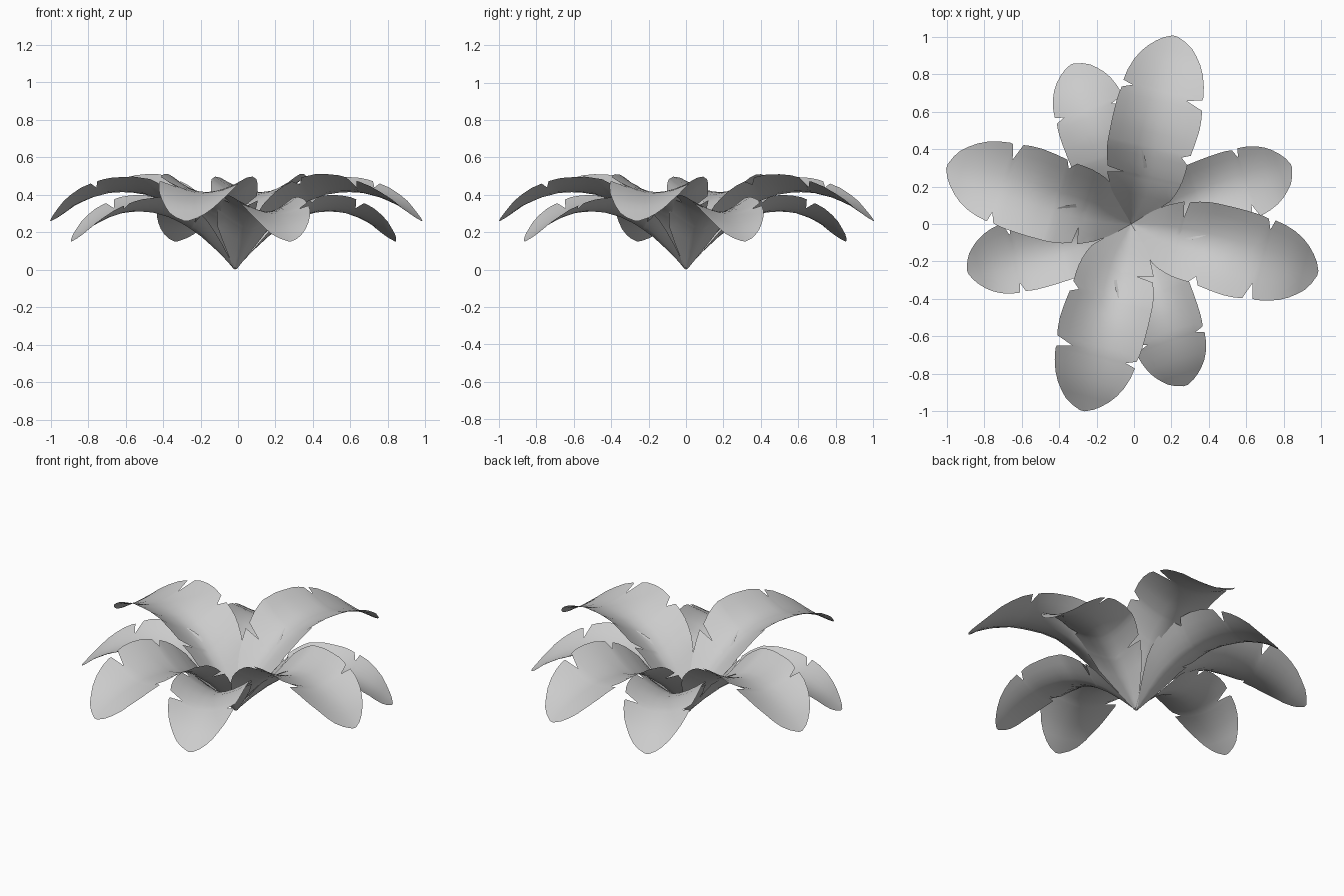
import bpy, math
from mathutils import Matrix, Vector

# Leaf outline rows: distance along the rib, left half width, right half width
ROWS = [
    (0.00, .012, .012), (0.05, .055, .06), (0.10, .10, .115), (0.16, .145, .175),
    (0.20, .165, .195), (0.245, .187, .21), (0.264, .10, .213), (0.275, .19, .217),
    (0.324, .206, .222), (0.37, .216, .224), (0.405, .22, .185), (0.425, .221, .23),
    (0.50, .223, .24), (0.57, .223, .246), (0.63, .221, .243), (0.672, .217, .236),
    (0.705, .21, .145), (0.727, .155, .225), (0.742, .21, .228), (0.80, .20, .217),
    (0.86, .18, .198), (0.91, .153, .172), (0.95, .122, .142), (0.985, .085, .11),
    (1.01, .05, .07), (1.03, .006, .02),
]
# Rib height and edge lift along the leaf
RIB = [(0, .015), (.1, .13), (.2, .23), (.3, .31), (.4, .365), (.5, .40), (.6, .415),
       (.7, .41), (.8, .385), (.9, .345), (1.0, .28), (1.03, .26)]
LIFT = [(0, .10), (.2, .14), (.4, .125), (.55, .09), (.75, .07), (.9, .06), (1.03, .04)]


def sample(table, u):
    for (a, fa), (b, fb) in zip(table, table[1:]):
        if u <= b:
            return fa + (fb - fa) * (u - a) / (b - a)
    return table[-1][1]


def leaf_mesh():
    verts, faces = [], []
    n = 4                                   # strips on each side of the rib
    cols = 2 * n + 1
    for u, left, right in ROWS:
        power = 1.0 + 0.8 * min(1, u / 0.6)  # crisp fold at base, rounder outward
        for i in range(-n, n + 1):
            v = (left if i > 0 else right) * i / n
            z = sample(RIB, u) + sample(LIFT, u) * (abs(v) / .23) ** power
            verts.append((u, v, z))
    for r in range(len(ROWS) - 1):
        for c in range(cols - 1):
            a = r * cols + c
            faces.append((a, a + cols, a + cols + 1, a + 1))
    me = bpy.data.meshes.new("leaf")
    me.from_pydata(verts, [], faces)
    for p in me.polygons:
        p.use_smooth = True
    return me


mesh = leaf_mesh()


def place(name, angle, scale, tilt, z):
    ob = bpy.data.objects.new(name, mesh)
    ob.matrix_world = (Matrix.Translation(Vector((-.015, 0, z)))
                       @ Matrix.Rotation(math.radians(angle), 4, 'Z')
                       @ Matrix.Rotation(math.radians(tilt), 4, 'Y')
                       @ Matrix.Scale(scale, 4))
    bpy.context.collection.objects.link(ob)


# Upper ring of large leaves
for i, a in enumerate((-14.4, 77.3, 163.1, 255.7)):
    place(f"upper_leaf_{i + 1}", a, 1.0, 0, 0)

# Lower ring of smaller, lower-hanging leaves
for i, a in enumerate((20.3, 110.6, 196.5, 289)):
    place(f"lower_leaf_{i + 1}", a, .87, 4, -.012)
